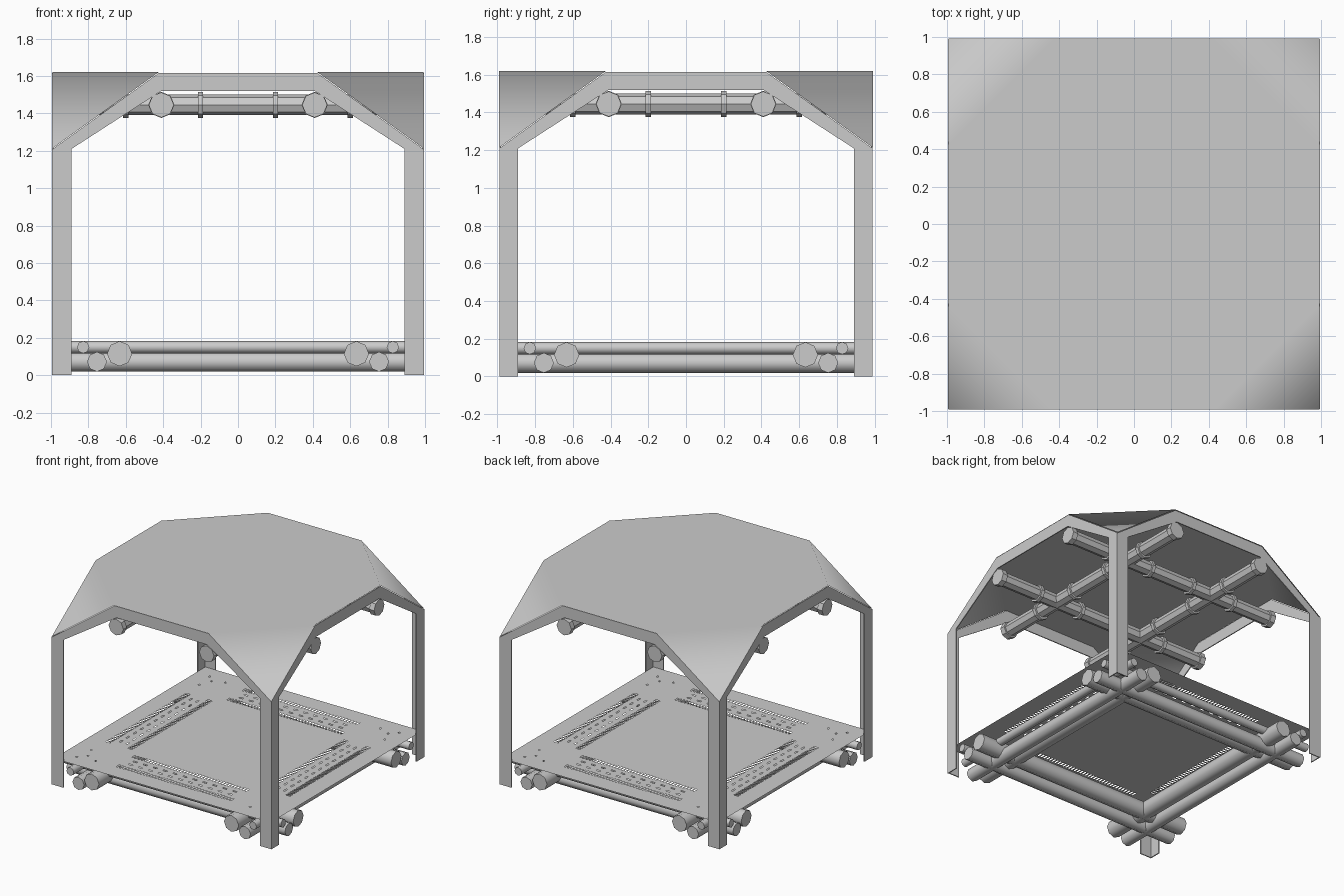
import bpy, bmesh, math
from mathutils import Matrix, Vector

if "Cube" in bpy.data.objects:
    bpy.data.objects.remove(bpy.data.objects["Cube"])


def mesh_object(name, bm, smooth=None):
    bmesh.ops.recalc_face_normals(bm, faces=bm.faces)
    me = bpy.data.meshes.new(name)
    bm.to_mesh(me)
    bm.free()
    ob = bpy.data.objects.new(name, me)
    bpy.context.collection.objects.link(ob)
    if smooth:
        bpy.ops.object.select_all(action='DESELECT')
        ob.select_set(True)
        bpy.context.view_layer.objects.active = ob
        bpy.ops.object.shade_smooth_by_angle(angle=math.radians(smooth))
    return ob


def pipe(name, axis, offset, z, r, length, along=0.0, smooth=50):
    """Eight-sided rod along x or y, at an offset on the other axis."""
    bm = bmesh.new()
    bmesh.ops.create_cone(bm, cap_ends=True, segments=8, radius1=r, radius2=r, depth=length)
    if axis == 'x':
        rot, pos = Matrix.Rotation(math.pi / 2, 4, 'Y'), (along, offset, z)
    else:
        rot, pos = Matrix.Rotation(math.pi / 2, 4, 'X'), (offset, along, z)
    bmesh.ops.transform(bm, matrix=Matrix.Translation(pos) @ rot, verts=bm.verts)
    return mesh_object(name, bm, smooth)


# Four flat arched side frames; neighbours meet to form L-shaped legs
half = [(0.99, 0), (0.99, 1.21), (0.425, 1.615)]
inner = [(0.41, 1.52), (0.89, 1.21), (0.89, 0)]
outline = (half + [(-x, z) for x, z in reversed(half)]
           + [(-x, z) for x, z in reversed(inner)] + inner)
for i, side in enumerate(("front", "right", "back", "left")):
    dist = 0.995 if side in ("right", "left") else 0.988
    bm = bmesh.new()
    f = bm.faces.new([bm.verts.new((x, -dist, z)) for x, z in outline])
    g = bmesh.ops.extrude_face_region(bm, geom=[f])
    bmesh.ops.translate(bm, vec=(0, 0.008, 0),
                        verts=[v for v in g["geom"] if isinstance(v, bmesh.types.BMVert)])
    bmesh.ops.rotate(bm, cent=(0, 0, 0), verts=bm.verts,
                     matrix=Matrix.Rotation(i * math.pi / 2, 3, 'Z'))
    mesh_object(side + "_arch_frame", bm)

# Roof: octagonal sheet with four corners folded down to the legs, softly shaded
a, b = 0.425, 0.992
octagon = [(b, -a), (b, a), (a, b), (-a, b), (-b, a), (-b, -a), (-a, -b), (a, -b)]
bm = bmesh.new()
rim = [bm.verts.new((x, y, 1.62)) for x, y in octagon]
bm.faces.new(rim)
for i, (sx, sy) in zip((1, 3, 5, 7), ((1, 1), (-1, 1), (-1, -1), (1, -1))):
    bm.faces.new((rim[(i + 1) % 8], rim[i], bm.verts.new((sx * b, sy * b, 1.213))))
roof = mesh_object("roof", bm)
if roof.data.polygons[0].normal.z < 0:
    roof.data.flip_normals()
for p in roof.data.polygons:
    p.use_smooth = True
wn = roof.modifiers.new("soft_corners", 'WEIGHTED_NORMAL')
wn.weight = 100

# Ceiling rods with end caps and clamp rings
for axis in 'xy':
    for s in (-1, 1):
        pipe("ceiling_rod", axis, s * 0.41, 1.445, 0.055, 1.96, smooth=None)
        for t in (-0.97, 0.97):
            pipe("rod_cap", axis, s * 0.41, 1.445, 0.067, 0.045, t, None)
        for t in (-0.6, -0.2, 0.2, 0.6):
            pipe("clamp_ring", axis, s * 0.41, 1.445, 0.07, 0.028, t, None)

# Floor rods: three sizes on every side
for axis in 'xy':
    for s in (-1, 1):
        for name, off, z, r in (("large_floor_rod", 0.633, 0.115, 0.067),
                                ("medium_floor_rod", 0.754, 0.072, 0.053),
                                ("small_floor_rod", 0.828, 0.15, 0.033)):
            pipe(name, axis, s * off, z, r, 1.98)

# Floor plate: thin filled flat curve with slotted vents
cu = bpy.data.curves.new("floor_plate", 'CURVE')
cu.dimensions = '2D'
cu.fill_mode = 'BOTH'


def loop(points):
    sp = cu.splines.new('POLY')
    sp.points.add(len(points) - 1)
    for p, (x, y) in zip(sp.points, points):
        p.co = (x, y, 0, 1)
    sp.use_cyclic_u = True


def slot(cx, cy, w, h, quarter):
    rot = Matrix.Rotation(quarter * math.pi / 2, 2)
    corners = ((-w, -h), (w, -h), (w, h), (-w, h))
    loop([tuple(rot @ Vector((cx + dx / 2, cy + dy / 2))) for dx, dy in corners])


e = 0.982
loop([(e, -e), (e, e), (-e, e), (-e, -e)])
for q in range(4):
    for i in range(39):
        x = (i - 19) * 0.027
        slot(x, -0.815, 0.013, 0.04, q)
        slot(x, -0.615, 0.013, 0.04, q)
    for i in range(11):
        slot((i - 5) * 0.09, -0.745, 0.035, 0.012, q)
        slot((i - 5) * 0.09, -0.685, 0.035, 0.012, q)
    for x, y in ((0.80, -0.80), (0.86, -0.86), (0.70, -0.84), (0.84, -0.70)):
        slot(x, y, 0.014, 0.014, q)
plate = bpy.data.objects.new("floor_plate", cu)
plate.location.z = 0.213
bpy.context.collection.objects.link(plate)
